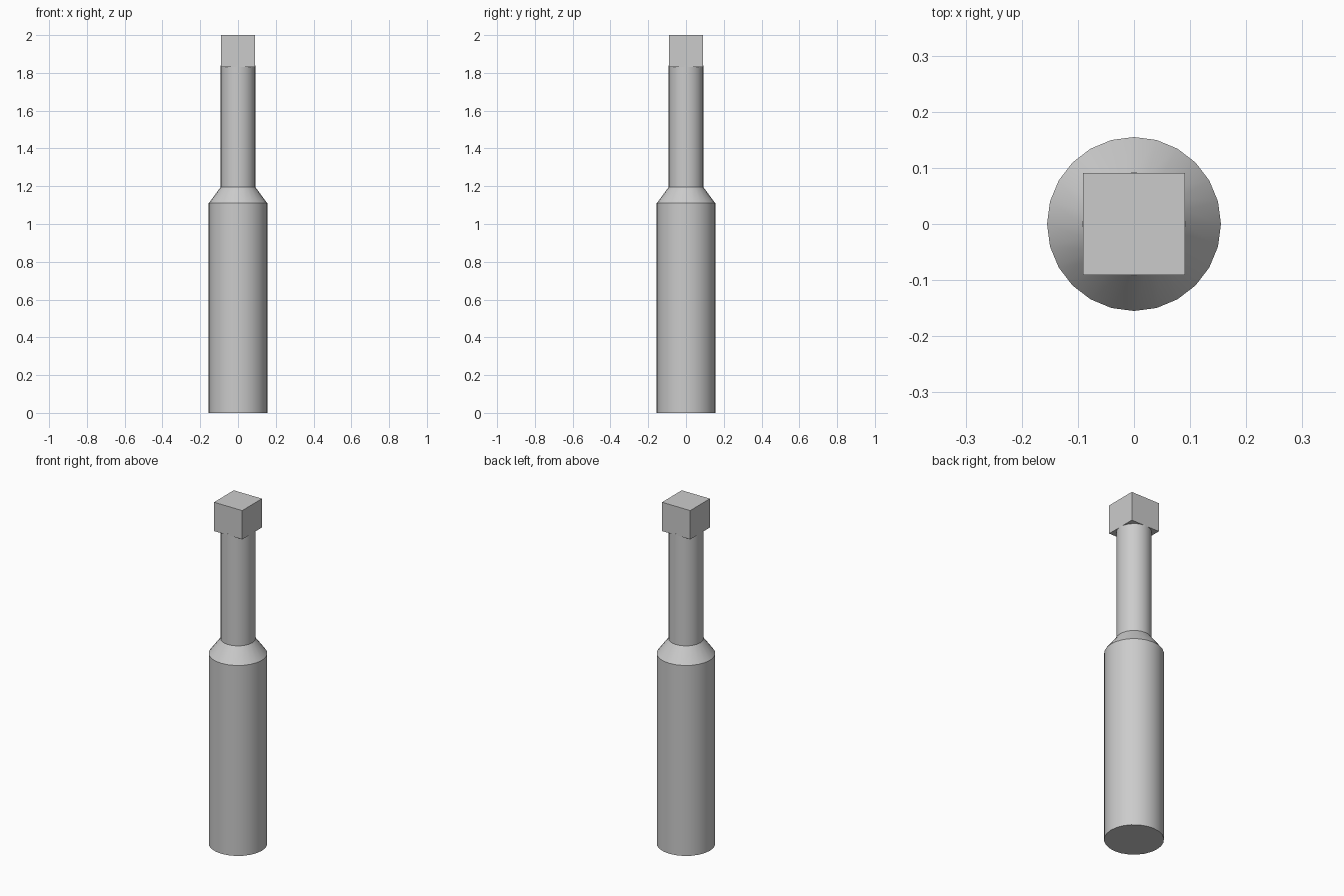
import bpy
import bmesh
import math

cube = bpy.data.objects.get("Cube")
if cube:
    bpy.data.objects.remove(cube, do_unlink=True)

SEGMENTS = 24

grey = bpy.data.materials.new("plain grey")
grey.use_nodes = True
colour = (0.6, 0.6, 0.6, 1)
grey.diffuse_color = colour
grey.node_tree.nodes["Principled BSDF"].inputs["Base Color"].default_value = colour


def add_object(name, bm, smooth):
    """Turn a bmesh into a named grey object."""
    bmesh.ops.recalc_face_normals(bm, faces=bm.faces)
    mesh = bpy.data.meshes.new(name)
    bm.to_mesh(mesh)
    bm.free()
    mesh.materials.append(grey)
    obj = bpy.data.objects.new(name, mesh)
    bpy.context.collection.objects.link(obj)
    if smooth:
        bpy.ops.object.select_all(action="DESELECT")
        obj.select_set(True)
        bpy.context.view_layer.objects.active = obj
        bpy.ops.object.shade_smooth_by_angle(angle=math.radians(30))
    return obj


def lathe(name, profile):
    """Stack rings of (radius, height) and close both ends."""
    bm = bmesh.new()
    rings = []
    for radius, z in profile:
        angles = [math.tau * i / SEGMENTS for i in range(SEGMENTS)]
        rings.append([bm.verts.new((radius * math.cos(a), radius * math.sin(a), z))
                      for a in angles])
    for low, high in zip(rings, rings[1:]):
        for i in range(SEGMENTS):
            j = (i + 1) % SEGMENTS
            bm.faces.new((low[i], low[j], high[j], high[i]))
    bm.faces.new(rings[0])
    bm.faces.new(rings[-1])
    return add_object(name, bm, True)


# Wide body, sloping shoulder and slim neck in one turned shape
lathe("bottle_body", [(0.155, 0), (0.155, 1.11), (0.092, 1.195), (0.092, 1.84)])

# Square cap on the neck
base, top, width = 1.832, 2.0, 0.182
bm = bmesh.new()
bmesh.ops.create_cube(bm, size=1)
bmesh.ops.scale(bm, vec=(width, width, top - base), verts=bm.verts)
bmesh.ops.translate(bm, vec=(0, 0, (base + top) / 2), verts=bm.verts)
add_object("square_cap", bm, False)
